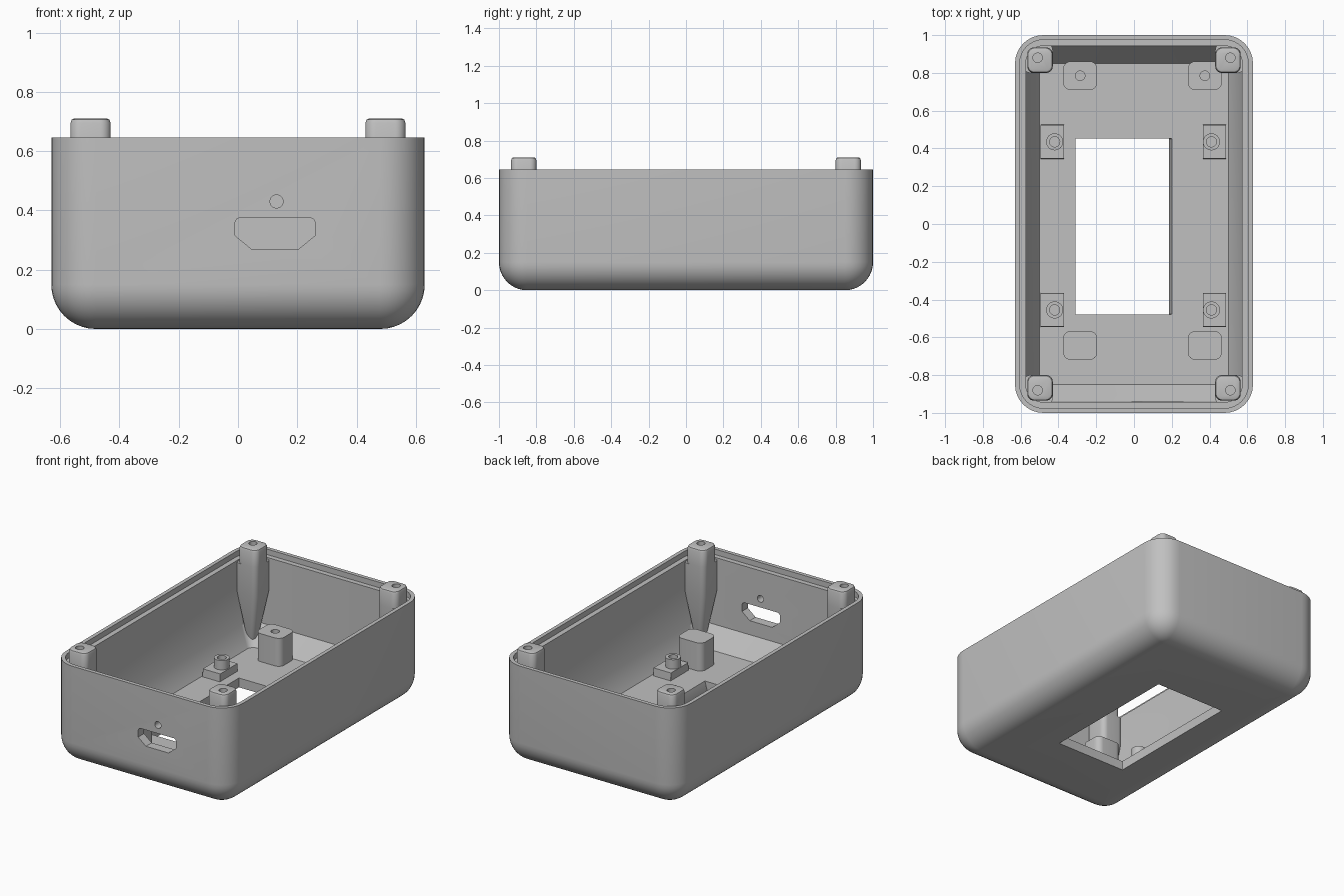
import bpy, bmesh, math
from mathutils import Matrix, Vector

cube = bpy.data.objects.get("Cube")
if cube:
    bpy.data.objects.remove(cube, do_unlink=True)

grey = bpy.data.materials.new("case grey")
grey.use_nodes = True
grey.diffuse_color = (0.53, 0.53, 0.53, 1)
grey.node_tree.nodes["Principled BSDF"].inputs["Base Color"].default_value = grey.diffuse_color


def make(name, bm):
    bmesh.ops.recalc_face_normals(bm, faces=bm.faces[:])
    mesh = bpy.data.meshes.new(name)
    bm.to_mesh(mesh)
    bm.free()
    mesh.materials.append(grey)
    ob = bpy.data.objects.new(name, mesh)
    bpy.context.collection.objects.link(ob)
    return ob


def rounded_rect(hx, hy, r, steps=8):
    """Outline of a rounded rectangle, counter-clockwise."""
    r = max(r, 0.002)
    pts = []
    for q, (sx, sy) in enumerate(((1, 1), (-1, 1), (-1, -1), (1, -1))):
        for i in range(steps + 1):
            a = math.pi / 2 * (q + i / steps)
            pts.append((sx * (hx - r) + r * math.cos(a), sy * (hy - r) + r * math.sin(a)))
    return pts


def loft(name, rings):
    """Solid through rounded rectangles given as (cx, cy, hx, hy, r, z)."""
    bm = bmesh.new()
    loops = [[bm.verts.new((cx + x, cy + y, z)) for x, y in rounded_rect(hx, hy, r)]
             for cx, cy, hx, hy, r, z in rings]
    n = len(loops[0])
    for a, b in zip(loops, loops[1:]):
        for i in range(n):
            j = (i + 1) % n
            bm.faces.new((a[i], a[j], b[j], b[i]))
    bm.faces.new(loops[0][::-1])
    bm.faces.new(loops[-1])
    return make(name, bm)


def cylinder(name, r, x, y, z0, z1):
    bm = bmesh.new()
    bmesh.ops.create_cone(bm, cap_ends=True, segments=32, radius1=r, radius2=r,
                          depth=z1 - z0, matrix=Matrix.Translation((x, y, (z0 + z1) / 2)))
    return make(name, bm)


def cut(ob, cutter):
    """Subtract the cutter and discard it."""
    cutter.hide_render = True
    mod = ob.modifiers.new("cut", 'BOOLEAN')
    mod.operation, mod.solver, mod.object = 'DIFFERENCE', 'EXACT', cutter
    bpy.context.view_layer.objects.active = ob
    bpy.ops.object.modifier_apply(modifier=mod.name)
    bpy.data.objects.remove(cutter, do_unlink=True)


def smooth(ob):
    bpy.ops.object.select_all(action='DESELECT')
    ob.select_set(True)
    bpy.context.view_layer.objects.active = ob
    bpy.ops.object.shade_smooth_by_angle(angle=math.radians(30))


# Open-topped case: rounded underside, stepped rim, chamfered cavity
FLOOR = 0.06
R = 0.15
rings = []
for i in range(11):
    t = math.pi / 2 * i / 10
    inset = R * (1 - math.sin(t))
    rings.append((0, 0, 0.63 - inset, 1 - inset, R - inset, R * (1 - math.cos(t))))
rings += [(0, 0, 0.63, 1, R, 0.645),
          (0, 0, 0.605, 0.975, 0.125, 0.645),
          (0, 0, 0.605, 0.975, 0.125, 0.61),
          (0, 0, 0.573, 0.943, 0.093, 0.61),
          (0, 0, 0.57, 0.94, 0.09, 0.18),
          (0, 0, 0.5, 0.85, 0.04, FLOOR)]
case = loft("case_shell", rings)

# Display window through the floor, its right side slightly sloped
cut(case, loft("window_cutter", [(-0.062, -0.013, 0.248, 0.465, 0, -0.1),
                                 (-0.062, -0.013, 0.248, 0.465, 0, 0.01),
                                 (-0.055, -0.013, 0.255, 0.465, 0, FLOOR),
                                 (-0.055, -0.013, 0.255, 0.465, 0, 0.1)]))

# Connector slot and indicator hole in the front wall
bm = bmesh.new()
slot = [(-0.01, 0.315), (0.045, 0.27), (0.205, 0.27), (0.26, 0.315),
        (0.26, 0.36), (0.255, 0.37), (0.245, 0.375),
        (0.005, 0.375), (-0.005, 0.37), (-0.01, 0.36)]
face = bm.faces.new([bm.verts.new((x, -1.1, z)) for x, z in slot])
ext = bmesh.ops.extrude_face_region(bm, geom=[face])
bmesh.ops.translate(bm, vec=(0, 0.25, 0),
                    verts=[v for v in ext["geom"] if isinstance(v, bmesh.types.BMVert)])
cut(case, make("slot_cutter", bm))

bm = bmesh.new()
bmesh.ops.create_cone(bm, cap_ends=True, segments=32, radius1=0.022, radius2=0.022, depth=0.25,
                      matrix=Matrix.Translation((0.13, -0.98, 0.43)) @ Matrix.Rotation(math.pi / 2, 4, 'X'))
cut(case, make("indicator_cutter", bm))
smooth(case)

# Corner screw posts, tapering into the corners below (low, high, z)
post_steps = [(0.495, 0.55, 0.08), (0.43, 0.585, 0.41), (0.43, 0.585, 0.6),
              (0.43, 0.565, 0.6), (0.43, 0.565, 0.695), (0.434, 0.561, 0.706), (0.442, 0.553, 0.71)]
for sx, side in ((1, "left"), (-1, "right")):
    for sy, end in ((-1, "front"), (1, "back")):
        rings = []
        for lo, hi, z in post_steps:
            c, h = (lo + hi) / 2, (hi - lo) / 2
            rings.append((sx * c, sy * (c + 0.37), h, h, min(0.035, h * 0.9), z))
        post = loft(f"corner_post_{end}_{side}", rings)
        cut(post, cylinder("hole_cutter", 0.025, sx * 0.51, sy * 0.88, 0.6, 0.8))
        smooth(post)

# Board standoffs: block with a hollow peg
for x, side in ((0.41, "left"), (-0.42, "right")):
    for y, end in ((-0.455, "front"), (0.435, "back")):
        bx = x + (0.016 if x > 0 else -0.012)
        block = loft(f"standoff_block_{end}_{side}",
                     [(bx, y, 0.062, 0.092, 0, FLOOR - 0.02),
                      (bx, y, 0.062, 0.088, 0, 0.11)])
        smooth(block)
        peg = cylinder(f"standoff_peg_{end}_{side}", 0.045, x, y, 0.1, 0.17)
        cut(peg, cylinder("hole_cutter", 0.027, x, y, 0.115, 0.3))
        smooth(peg)

# Floor pillars; the back pair is drilled
for x, side in ((0.375, "left"), (-0.285, "right")):
    for y, end in ((-0.643, "front"), (0.785, "back")):
        pillar = loft(f"floor_pillar_{end}_{side}",
                      [(x, y, 0.09, 0.076, 0.04, FLOOR - 0.02),
                       (x, y, 0.09, 0.076, 0.04, 0.24)])
        if end == "back":
            cut(pillar, cylinder("hole_cutter", 0.025, x, y, 0.14, 0.4))
        smooth(pillar)
